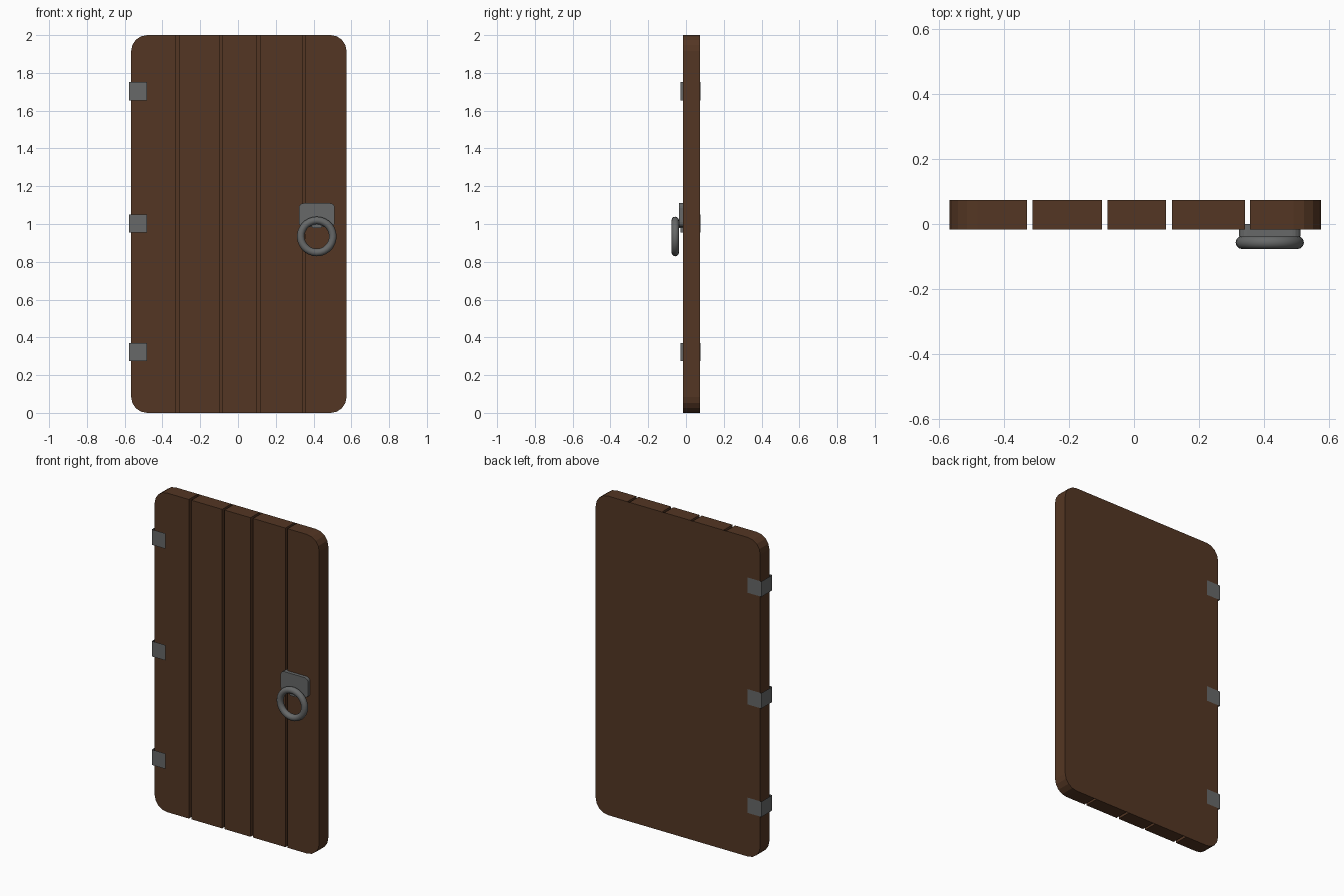
import bpy, bmesh, math

if "Cube" in bpy.data.objects:
    bpy.data.objects.remove(bpy.data.objects["Cube"])


def material(name, rgb):
    m = bpy.data.materials.new(name)
    m.diffuse_color = (*rgb, 1)
    m.use_nodes = True
    m.node_tree.nodes["Principled BSDF"].inputs["Base Color"].default_value = m.diffuse_color
    return m


WOOD = material("dark brown wood", (0.088, 0.037, 0.017))
IRON = material("grey iron", (0.135, 0.14, 0.14))


def make(name, bm, mat, smooth=None):
    me = bpy.data.meshes.new(name)
    bm.to_mesh(me)
    bm.free()
    me.materials.append(mat)
    ob = bpy.data.objects.new(name, me)
    bpy.context.collection.objects.link(ob)
    if smooth:
        bpy.ops.object.select_all(action='DESELECT')
        ob.select_set(True)
        bpy.context.view_layer.objects.active = ob
        bpy.ops.object.shade_smooth_by_angle(angle=math.radians(smooth))
    return ob


def outline(x0, x1, z0, z1, corners, seg=4):
    """Counter-clockwise xz outline (seen from the front); radii start at bottom left."""
    pts = []
    for i, (cx, cz, sx, sz) in enumerate(((x0, z0, 1, 1), (x1, z0, -1, 1),
                                          (x1, z1, -1, -1), (x0, z1, 1, -1))):
        r = corners[i]
        if r == 0:
            pts.append((cx, cz))
            continue
        for k in range(seg + 1):
            a = math.pi + i * math.pi / 2 + k * math.pi / 2 / seg
            pts.append((cx + sx * r + r * math.cos(a), cz + sz * r + r * math.sin(a)))
    return pts


def prism(bm, pts, y0, y1, back=True):
    f = [bm.verts.new((x, y0, z)) for x, z in pts]
    b = [bm.verts.new((x, y1, z)) for x, z in pts]
    bm.faces.new(f)
    if back:
        bm.faces.new(b[::-1])
    n = len(pts)
    for i in range(n):
        j = (i + 1) % n
        bm.faces.new((f[j], f[i], b[i], b[j]))


# Planks, separated by open grooves
L, R, FRONT, BACK, RAD = -0.566, 0.575, -0.017, 0.073, 0.085
edges = [L, -0.329, -0.311, -0.098, -0.082, 0.099, 0.116, 0.341, 0.356, R]
for i in range(5):
    l, r = (RAD if i == 0 else 0), (RAD if i == 4 else 0)
    bm = bmesh.new()
    prism(bm, outline(edges[2 * i], edges[2 * i + 1], 0, 2, (l, r, r, l)),
          FRONT, BACK, back=False)
    make(f"plank_{i + 1}", bm, WOOD)

# Thin continuous back sheet closing the grooves
bm = bmesh.new()
pts = outline(L, R, 0, 2, (RAD,) * 4)
bm.faces.new([bm.verts.new((x, BACK, z)) for x, z in reversed(pts)])
make("back_sheet", bm, WOOD)

# Hinges: folded metal strips wrapping the left edge
for i, z in enumerate((0.323, 1.003, 1.703)):
    bm = bmesh.new()
    path = [(-0.482, -0.03), (-0.577, -0.03), (-0.577, 0.077), (-0.482, 0.077)]
    rows = [[bm.verts.new((x, y, z + s * 0.048)) for s in (-1, 1)] for x, y in path]
    for a, b in zip(rows, rows[1:]):
        bm.faces.new((b[0], a[0], a[1], b[1]))
    make(f"hinge_{i + 1}", bm, IRON)

# Handle plate
bm = bmesh.new()
prism(bm, outline(0.322, 0.512, 0.985, 1.11, (0.025,) * 4), -0.038, 0.0)
make("handle_plate", bm, IRON)

# Staple that holds the ring
bm = bmesh.new()
prism(bm, outline(0.39, 0.445, 0.978, 1.02, (0.012, 0.012, 0, 0)), -0.05, FRONT)
make("ring_staple", bm, IRON)

# Pull ring
bpy.ops.mesh.primitive_torus_add(major_radius=0.085, minor_radius=0.02,
                                 major_segments=28, minor_segments=12,
                                 location=(0.417, -0.057, 0.934),
                                 rotation=(math.pi / 2, 0, 0))
ring = bpy.context.object
ring.name = "pull_ring"
ring.data.materials.append(IRON)
bpy.ops.object.shade_smooth_by_angle(angle=math.radians(40))
